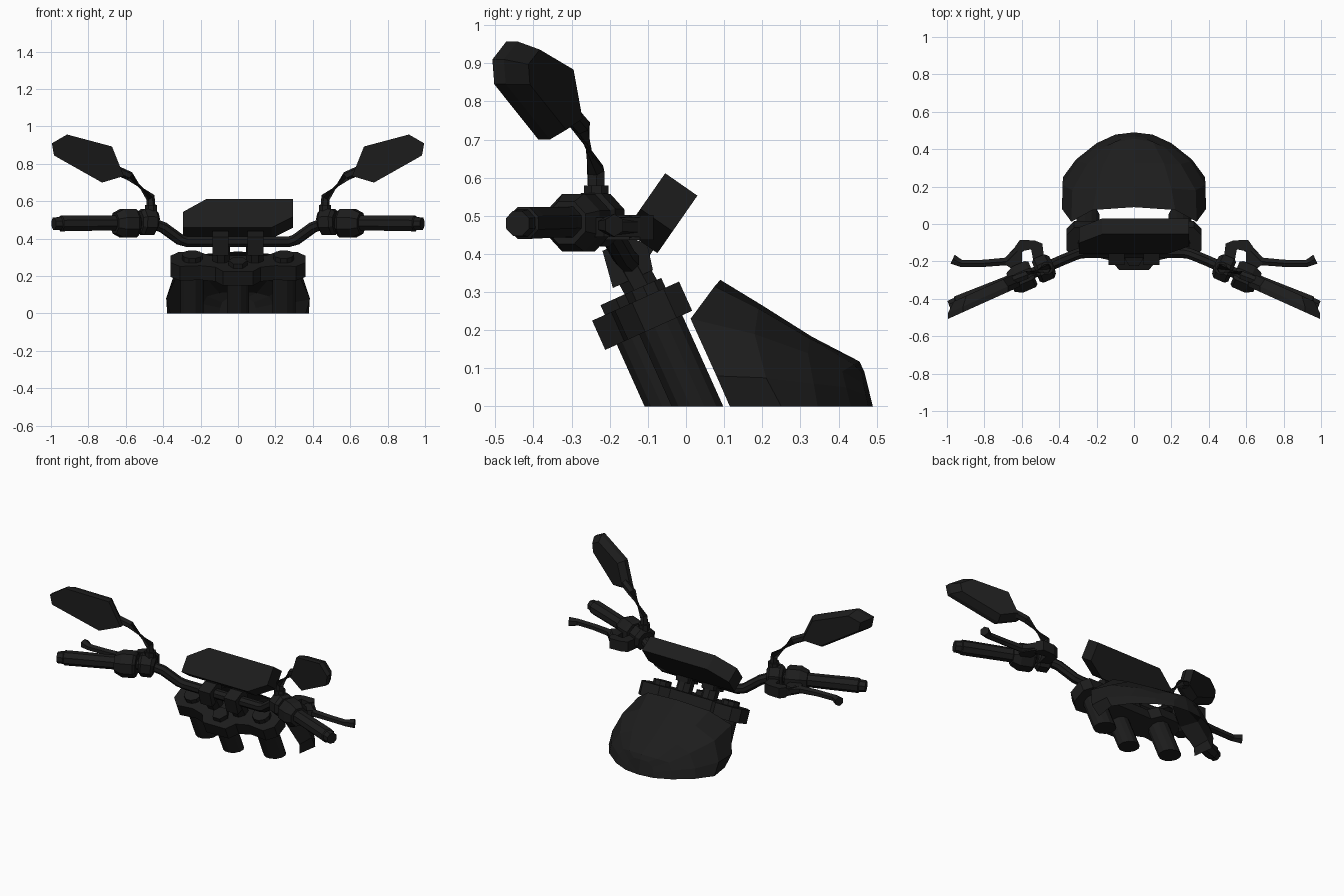
import bpy, bmesh, math
from mathutils import Vector as V

if "Cube" in bpy.data.objects:
    bpy.data.objects.remove(bpy.data.objects["Cube"])

black = bpy.data.materials.new("black")
black.diffuse_color = (0.012, 0.012, 0.012, 1)
black.use_nodes = True
black.node_tree.nodes["Principled BSDF"].inputs["Base Color"].default_value = black.diffuse_color


def finish(name, bm, mirror=False):
    bmesh.ops.recalc_face_normals(bm, faces=bm.faces)
    me = bpy.data.meshes.new(name)
    bm.to_mesh(me)
    bm.free()
    ob = bpy.data.objects.new(name, me)
    bpy.context.collection.objects.link(ob)
    me.materials.append(black)
    if mirror:
        ob.modifiers.new("mirror", 'MIRROR').use_clip = True
    return ob


def tube(name, path, radii, sides=8, mirror=False, cap=True, twist=0.5):
    """Loft a round section along a path."""
    path = [V(p) for p in path]
    if not isinstance(radii, (list, tuple)):
        radii = [radii] * len(path)
    bm = bmesh.new()
    rings = []
    for i, p in enumerate(path):
        t = (path[min(i + 1, len(path) - 1)] - path[max(i - 1, 0)]).normalized()
        ref = V((0, 0, 1)) if abs(t.z) < 0.8 else V((1, 0, 0))
        a = t.cross(ref).normalized()
        b = a.cross(t)
        rings.append([bm.verts.new(p + radii[i] * (a * math.cos(q) + b * math.sin(q)))
                      for q in (2 * math.pi * (k + twist) / sides for k in range(sides))])
    for r, s in zip(rings, rings[1:]):
        for k in range(sides):
            n = (k + 1) % sides
            bm.faces.new((r[k], r[n], s[n], s[k]))
    if cap:
        bm.faces.new(rings[0])
        bm.faces.new(rings[-1])
    return finish(name, bm, mirror)


def prism(name, pts, origin, ax, ay, depth, mirror=False, taper=1.0):
    """Extrude a polygon drawn on the axes ax, ay along depth."""
    o, ax, ay, d = V(origin), V(ax), V(ay), V(depth)
    cx = sum(p[0] for p in pts) / len(pts)
    cy = sum(p[1] for p in pts) / len(pts)
    bm = bmesh.new()
    lo = [bm.verts.new(o + ax * x + ay * y) for x, y in pts]
    hi = [bm.verts.new(o + d + ax * (cx + (x - cx) * taper) + ay * (cy + (y - cy) * taper))
          for x, y in pts]
    bm.faces.new(lo)
    bm.faces.new(hi)
    for k in range(len(pts)):
        n = (k + 1) % len(pts)
        bm.faces.new((lo[k], lo[n], hi[n], hi[k]))
    return finish(name, bm, mirror)


# Steering frame: u runs up the fork, v runs forward across it
u, v, o = V((0, -0.41, 0.912)), V((0, 0.912, 0.41)), V((0, -0.115, 0.238))


def steer(x, fwd, up):
    return o + V((x, 0, 0)) + v * fwd + u * up


# Fork tubes and stem, cut level at z = 0
def fork(name, x, y, r, mirror):
    ob = tube(name, [V((x, y, 0)) - u * 0.12, steer(x, (y + 0.115) * 0.912 - 0.238 * 0.41, 0.04)],
              r, 12, mirror)
    bm = bmesh.new()
    bm.from_mesh(ob.data)
    cut = bmesh.ops.bisect_plane(bm, geom=bm.verts[:] + bm.edges[:] + bm.faces[:],
                                 plane_co=(0, 0, 0), plane_no=(0, 0, 1), clear_inner=True)
    bmesh.ops.edgeloop_fill(bm, edges=[e for e in cut['geom_cut'] if isinstance(e, bmesh.types.BMEdge)])
    bm.to_mesh(ob.data)
    bm.free()


fork("fork_tube", 0.245, 0.03, 0.064, True)
fork("steering_stem", 0, -0.045, 0.06, False)

# Top clamp with fork caps and stem nut
half = [(0.08, -0.125), (0.12, -0.07), (0.2, -0.05), (0.31, -0.06), (0.36, -0.01),
        (0.36, 0.08), (0.32, 0.125), (0.2, 0.125), (0.15, 0.08)]
prism("top_clamp", half + [(-x, y) for x, y in reversed(half)], steer(0, 0, -0.042),
      (1, 0, 0), v, u * 0.084)
tube("fork_cap", [steer(0.245, 0.034, 0.04), steer(0.245, 0.034, 0.07)], 0.055, 10, True)
tube("stem_nut", [steer(0, -0.045, 0.04), steer(0, -0.045, 0.07)], 0.05, 6)

# Handlebar risers and their clamps
tube("riser", [steer(0.09, 0.03, 0.04), (0.09, -0.15, 0.37)], 0.05, 8, True)
prism("riser_clamp", [(-0.065, -0.05), (0.05, -0.05), (0.065, 0.02), (0.03, 0.05), (-0.05, 0.05)],
      (0.05, -0.153, 0.383), v, u, (0.085, 0, 0), True)

# Handlebar
bar = [(0.27, -0.152, 0.383), (0.31, -0.163, 0.395), (0.4, -0.2, 0.46),
       (0.46, -0.228, 0.483), (0.7, -0.33, 0.485)]
tube("handlebar", [(-x, y, z) for x, y, z in reversed(bar)] + bar, 0.031, 8)

# Grips with bar ends
tube("grip", [(0.64, -0.302, 0.484), (0.68, -0.32, 0.484), (0.9, -0.408, 0.482),
              (0.945, -0.426, 0.481), (0.95, -0.428, 0.481), (0.985, -0.442, 0.48)],
     [0.045, 0.043, 0.045, 0.045, 0.038, 0.035], 8, True)

# Switch housing and mirror mount
tube("switch_housing", [(0.54, -0.262, 0.482), (0.555, -0.268, 0.482), (0.62, -0.296, 0.482),
                        (0.66, -0.314, 0.482)], [0.07, 0.082, 0.082, 0.06], 8, True)
tube("mirror_mount", [(0.44, -0.22, 0.485), (0.455, -0.226, 0.488), (0.51, -0.25, 0.49),
                      (0.525, -0.256, 0.49)], [0.055, 0.075, 0.075, 0.06], 8, True)
tube("mirror_boss", [(0.465, -0.235, 0.5), (0.465, -0.235, 0.58)], 0.035, 8, True)

# Lever and lever perch
prism("lever_perch", [(0.475, -0.23), (0.53, -0.24), (0.55, -0.135), (0.62, -0.15), (0.635, -0.12),
                      (0.61, -0.085), (0.53, -0.088), (0.49, -0.105)],
      (0, 0, 0.437), (1, 0, 0), (0, 1, 0), (0, 0, 0.065), True)
prism("lever_guard", [(0.6, -0.13), (0.635, -0.12), (0.69, -0.215), (0.645, -0.245), (0.6, -0.26)],
      (0, 0, 0.445), (1, 0, 0), (0, 1, 0), (0, 0, 0.05), True)
tube("lever", [(0.6, -0.12, 0.47), (0.68, -0.2, 0.472), (0.8, -0.21, 0.475),
               (0.92, -0.212, 0.475), (0.97, -0.188, 0.475)],
     [0.028, 0.025, 0.022, 0.022, 0.03], 6, True)

# Mirrors
tube("mirror_stalk", [(0.465, -0.235, 0.56), (0.468, -0.237, 0.62), (0.58, -0.275, 0.735),
                      (0.67, -0.31, 0.775)], 0.025, 6, True)
glass = [(0.674, 0.893), (0.914, 0.957), (0.995, 0.91), (0.984, 0.845),
         (0.727, 0.70), (0.61, 0.735)]
prism("mirror", glass, (0, 0.288 - 0.318, 0), (1, -0.45, 0), (0, 0, 1), (0, -0.03, 0), True)
prism("mirror_back", glass, (0, -0.03, 0), (1, -0.45, 0), (0, 0, 1), (0.0, 0.05, 0), True, 0.82)

# Tilted instrument panel and its bracket
tilt, face = V((0, 0.57, 0.82)), V((0, -0.82, 0.57))
prism("instrument_panel", [(-0.295, 0), (0.18, 0), (0.295, 0.07), (0.295, 0.184), (-0.17, 0.184),
                           (-0.295, 0.1)], (0, -0.075, 0.402), (1, 0, 0), tilt, face * 0.103)
prism("panel_bracket", [(-0.035, 0), (0.035, 0), (0.035, 0.09), (-0.035, 0.09)],
      (0.09, -0.15, 0.37), (1, 0, 0), tilt, face * -0.03, True)

# Front fairing: cross-sections from the back edge to the nose, open below
sections = [
    [(.36, .115, 0), (.385, .08, .08), (.335, .012, .23), (.22, .075, .315), (0, .09, .332)],
    [(.38, .25, 0), (.382, .21, .075), (.33, .18, .19), (.2, .19, .257), (0, .2, .265)],
    [(.31, .345, 0), (.3, .335, .06), (.25, .32, .14), (.16, .325, .178), (0, .33, .183)],
    [(.2, .432, 0), (.19, .42, .05), (.165, .41, .092), (.1, .44, .11), (0, .455, .118)],
    [(.1, .478, 0), (.095, .472, .03), (.085, .465, .06), (.05, .463, .085), (0, .468, .09)],
]
bm = bmesh.new()
rows = [[bm.verts.new(p) for p in s] for s in sections]
for r, s in zip(rows, rows[1:]):
    for k in range(4):
        bm.faces.new((r[k], r[k + 1], s[k + 1], s[k]))
tip = bm.verts.new((0, 0.49, 0))
for k in range(4):
    bm.faces.new((rows[-1][k], rows[-1][k + 1], tip))
finish("front_fairing", bm, True)
